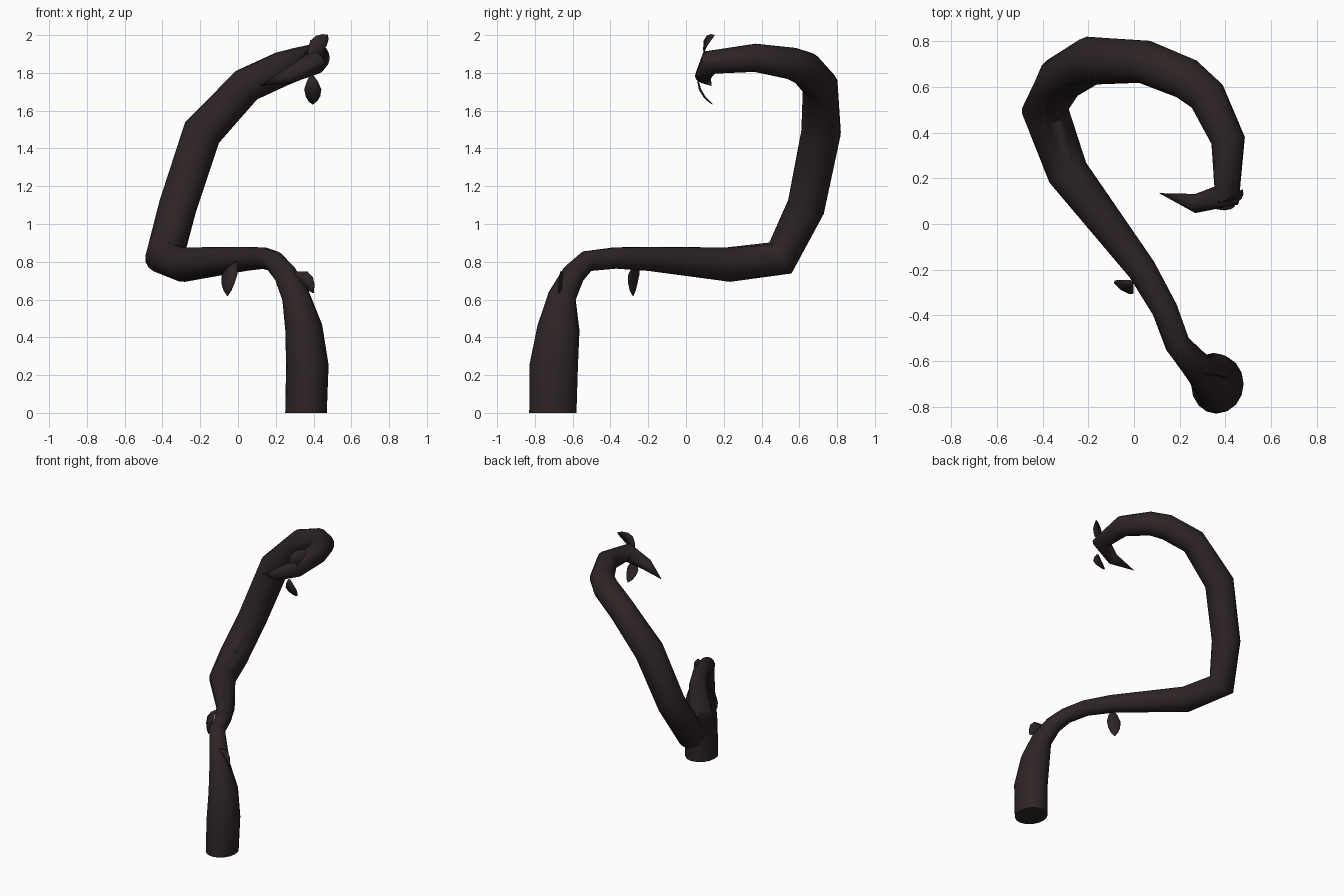
import bpy, bmesh, math
from mathutils import Vector

if "Cube" in bpy.data.objects:
    bpy.data.objects.remove(bpy.data.objects["Cube"])

bark = bpy.data.materials.new("dark brown")
bark.diffuse_color = (0.027, 0.018, 0.018, 1)
bark.use_nodes = True
bark.node_tree.nodes["Principled BSDF"].inputs["Base Color"].default_value = bark.diffuse_color


def finish(name, bm, angle):
    me = bpy.data.meshes.new(name)
    bmesh.ops.recalc_face_normals(bm, faces=bm.faces)
    bm.to_mesh(me)
    bm.free()
    me.materials.append(bark)
    ob = bpy.data.objects.new(name, me)
    bpy.context.collection.objects.link(ob)
    bpy.ops.object.select_all(action='DESELECT')
    ob.select_set(True)
    bpy.context.view_layer.objects.active = ob
    bpy.ops.object.shade_smooth_by_angle(angle=math.radians(angle))
    return ob


def tube(name, path, sides=16):
    """Sweep rings along path points (x, y, z, radius); last point is the tip."""
    bm = bmesh.new()
    pts = [Vector(p[:3]) for p in path]
    side = Vector((1, 0, 0))
    rings = []
    for i, p in enumerate(pts[:-1]):
        after = (pts[i + 1] - p).normalized()
        before = (p - pts[i - 1]).normalized() if i else Vector((0, 0, 1))
        t = (before + after).normalized() if i else before
        side = (side - t * side.dot(t)).normalized()
        up = t.cross(side)
        ring = []
        for k in range(sides):
            a = math.tau * k / sides
            o = (side * math.cos(a) + up * math.sin(a)) * path[i][3]
            if i < 3:
                o.x *= 0.88      # foot is slightly oval
            ring.append(bm.verts.new(p + o))
        rings.append(ring)
    for a, b in zip(rings, rings[1:]):
        for k in range(sides):
            n = (k + 1) % sides
            bm.faces.new((a[k], a[n], b[n], b[k]))
    tip = bm.verts.new(pts[-1])
    for k in range(sides):
        bm.faces.new((rings[-1][k], rings[-1][(k + 1) % sides], tip))
    bm.faces.new(rings[0][::-1])
    return finish(name, bm, 65)


def leaf(name, base, bend, tip, across):
    """Thin curved leaf along a quadratic curve, across = half width vector."""
    base, bend, tip, across = map(Vector, (base, bend, tip, across))
    bm = bmesh.new()
    rows = []
    for t, w in ((0, .15), (.2, .65), (.45, 1), (.7, .85), (.88, .5), (1, .04)):
        c = base * (1 - t) ** 2 + bend * 2 * t * (1 - t) + tip * t * t
        n = (tip - base).cross(across).normalized() * 0.008 * w
        rows.append([bm.verts.new(c + across * w), bm.verts.new(c + n),
                     bm.verts.new(c - across * w)])
    for a, b in zip(rows, rows[1:]):
        for k in (0, 1):
            bm.faces.new((a[k], a[k + 1], b[k + 1], b[k]))
    ob = finish(name, bm, 60)
    m = ob.modifiers.new("thickness", 'SOLIDIFY')
    m.thickness = 0.004
    m.offset = 0


# Winding stem: foot, thin neck, long run, rising bend, hooked tip
tube("stem", [
    (0.36, -0.705, 0.0, 0.125), (0.367, -0.70, 0.25, 0.128),
    (0.348, -0.675, 0.45, 0.112), (0.305, -0.655, 0.62, 0.074),
    (0.25, -0.595, 0.735, 0.062), (0.19, -0.525, 0.803, 0.056),
    (0.135, -0.375, 0.82, 0.057), (0.035, -0.20, 0.815, 0.064),
    (-0.29, 0.225, 0.785, 0.092), (-0.39, 0.50, 0.82, 0.102),
    (-0.32, 0.635, 1.09, 0.102), (-0.19, 0.715, 1.485, 0.106),
    (0.045, 0.71, 1.735, 0.095), (0.23, 0.635, 1.82, 0.092),
    (0.32, 0.56, 1.85, 0.085), (0.412, 0.365, 1.88, 0.075),
    (0.405, 0.125, 1.855, 0.064), (0.27, 0.09, 1.785, 0.042),
    (0.11, 0.135, 1.73, 0.0)])

# Leaves
leaf("lower_tip_leaf", (0.39, 0.065, 1.79), (0.40, 0.06, 1.70),
     (0.395, 0.14, 1.635), (0.045, 0, 0))
leaf("upper_tip_leaf", (0.37, 0.10, 1.87), (0.42, 0.07, 1.96),
     (0.475, 0.15, 2.0), (0.033, 0.0, -0.03))
leaf("hanging_leaf", (-0.01, -0.25, 0.80), (-0.06, -0.29, 0.74),
     (-0.055, -0.28, 0.62), (0.04, -0.028, 0.0))
leaf("neck_leaf", (0.25, -0.645, 0.72), (0.37, -0.65, 0.75),
     (0.40, -0.675, 0.635), (0.027, -0.01, 0.032))
